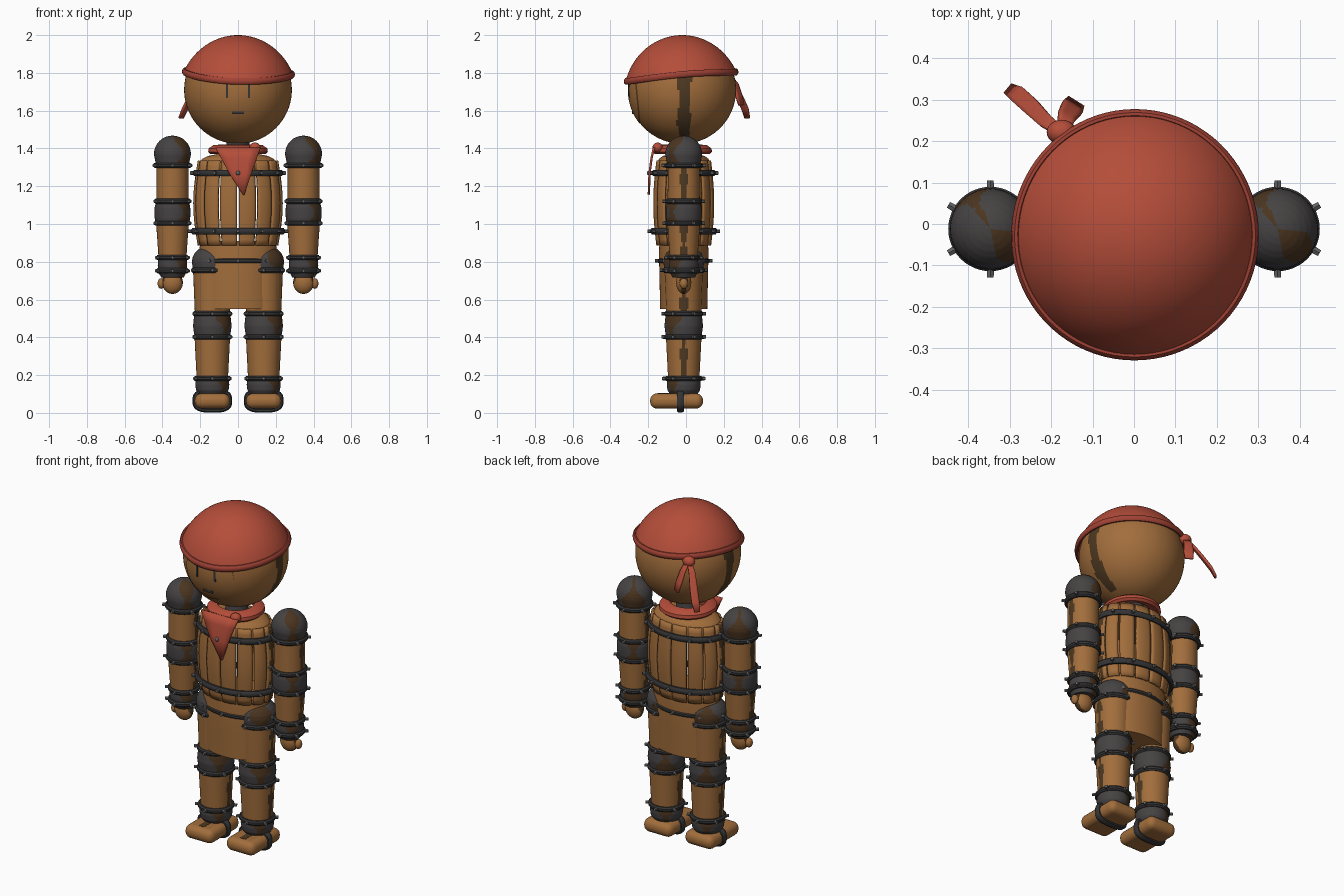
import bpy, bmesh, math
from math import sin, cos, pi, atan2, acos, sqrt
from mathutils import Vector, Matrix

if "Cube" in bpy.data.objects:
    bpy.data.objects.remove(bpy.data.objects["Cube"])


def mat(name, r, g, b):
    m = bpy.data.materials.new(name)
    m.diffuse_color = (r, g, b, 1)
    m.use_nodes = True
    m.node_tree.nodes["Principled BSDF"].inputs["Base Color"].default_value = m.diffuse_color
    return m


WOOD = mat("wood", 0.36, 0.155, 0.045)
GRAIN = mat("dark_grain", 0.075, 0.04, 0.015)
IRON = mat("iron_joint", 0.06, 0.055, 0.055)
RUST = mat("rust", 0.07, 0.035, 0.014)
HOOP = mat("hoop_iron", 0.035, 0.035, 0.037)
BOLT = mat("bolt_steel", 0.12, 0.12, 0.12)
CLOTH = mat("red_cloth", 0.46, 0.075, 0.042)
TRIM = mat("red_trim", 0.36, 0.055, 0.035)
CY = -0.012     # depth of the body's axis


def finish(name, bm, mats, loc=(0, 0, 0), rule=None):
    bmesh.ops.remove_doubles(bm, verts=bm.verts, dist=1e-5)
    bmesh.ops.recalc_face_normals(bm, faces=bm.faces)
    if rule:
        for f in bm.faces:
            f.material_index = int(rule(f.calc_center_median()))
    me = bpy.data.meshes.new(name)
    bm.to_mesh(me)
    bm.free()
    for m in mats:
        me.materials.append(m)
    ob = bpy.data.objects.new(name, me)
    ob.location = loc
    bpy.context.collection.objects.link(ob)
    return ob


def add_grid(bm, nu, nv, f, wrap_u=False, wrap_v=False):
    vs = [[bm.verts.new(f(u, v)) for v in range(nv)] for u in range(nu)]
    for u in range(nu if wrap_u else nu - 1):
        for v in range(nv if wrap_v else nv - 1):
            a, b = (u + 1) % nu, (v + 1) % nv
            bm.faces.new((vs[u][v], vs[a][v], vs[a][b], vs[u][b]))


def lathe(name, prof, loc, mats, rule=None, sx=1, sy=1, seg=48, closed=False, sub=1):
    pts = []
    for (r0, z0), (r1, z1) in zip(prof, prof[1:]):
        pts += [(r0 + (r1 - r0) * i / sub, z0 + (z1 - z0) * i / sub) for i in range(sub)]
    pts.append(prof[-1])
    bm = bmesh.new()

    def f(u, v):
        a = 2 * pi * u / seg
        return (pts[v][0] * cos(a) * sx, pts[v][0] * sin(a) * sy, pts[v][1])
    add_grid(bm, seg, len(pts), f, True, closed)
    return finish(name, bm, mats, loc, rule)


def hoop(name, x, z, rx, ry=None, n=6, h=0.015, t=0.014):
    """Rounded iron band with hex bolts around it."""
    ry = ry or rx
    bm = bmesh.new()

    def f(u, v):
        a, b = 2 * pi * u / 48, 2 * pi * v / 8 + pi / 8
        return ((rx - t + t * cos(b)) * cos(a), (ry - t + t * cos(b)) * sin(a), z + h * sin(b))
    add_grid(bm, 48, 8, f, True, True)
    count = len(bm.faces)
    for i in range(n):
        a = 2 * pi * i / n + pi / 2
        d = Vector((cos(a) / rx, sin(a) / ry, 0)).normalized()
        m = Matrix.Translation((rx * cos(a), ry * sin(a), z)) @ d.to_track_quat('Z', 'Y').to_matrix().to_4x4()
        bmesh.ops.create_cone(bm, cap_ends=True, segments=6, radius1=0.011, radius2=0.009, depth=0.028, matrix=m)
    bm.faces.ensure_lookup_table()
    for f2 in bm.faces[count:]:
        f2.material_index = 1
    return finish(name, bm, [HOOP, BOLT], (x, CY, 0))


def ball(name, loc, size, mats, rule=None, seg=48, rings=24):
    prof = [(sin(pi * i / rings), -cos(pi * i / rings)) for i in range(rings + 1)]
    bm = bmesh.new()

    def f(u, v):
        a = 2 * pi * u / seg
        return (size[0] * prof[v][0] * cos(a), size[1] * prof[v][0] * sin(a), size[2] * prof[v][1])
    add_grid(bm, seg, rings + 1, f, True)
    return finish(name, bm, mats, loc, rule)


def box(name, loc, size, m, bevel=0):
    bm = bmesh.new()
    bmesh.ops.create_cube(bm, size=1, matrix=Matrix.Diagonal((*size, 1)))
    ob = finish(name, bm, [m], loc)
    if bevel:
        b = ob.modifiers.new("round", 'BEVEL')
        b.width, b.segments = bevel, 5
    return ob


def ribbon(name, pts, widths, side, m):
    """Thin cloth strip along pts, spread along side."""
    s = Vector(side).normalized()
    bm = bmesh.new()
    add_grid(bm, len(pts), 5, lambda u, v: Vector(pts[u]) + s * widths[u] * (v / 4 - 0.5))
    ob = finish(name, bm, [m])
    mod = ob.modifiers.new("cloth", 'SOLIDIFY')
    mod.thickness, mod.offset = 0.012, 0
    return ob


def stripe(p):
    return abs(p.y) < 0.017 + 0.006 * sin(47 * p.z) + 0.003 * sin(140 * p.z)


def rusty(p):
    a = atan2(p.y, p.x)
    return abs(a + 0.75) < 0.4 + 0.25 * sin(40 * p.z) or abs(a - 2.1) < 0.45 + 0.3 * sin(33 * p.z + 1)


def wood(name, x, z0, z1, r0, r1):
    return lathe(name, [(0, z0), (r0, z0), (r1, z1), (0, z1)], (x, CY, 0), [WOOD, GRAIN], stripe, seg=72, sub=8)


def joint(name, x, prof):
    return lathe(name, prof, (x, CY, 0), [IRON, RUST], rusty, seg=60, sub=4)


# limbs, both sides
for s, tag in ((-1, "right"), (1, "left")):
    x = s * 0.347
    dome = [(0.098 * cos(t * pi / 16), 1.37 + 0.098 * sin(t * pi / 16)) for t in range(9)]
    joint(tag + "_shoulder", x, [(0.085, 1.30)] + dome)
    hoop(tag + "_shoulder_hoop", x, 1.31, 0.103)
    wood(tag + "_upper_arm", x, 1.10, 1.32, 0.085, 0.084)
    joint(tag + "_elbow", x, [(0.084, 0.985), (0.094, 1.03), (0.095, 1.06), (0.094, 1.09), (0.084, 1.13)])
    for z in (1.12, 1.005):
        hoop(tag + "_elbow_hoop", x, z, 0.098)
    wood(tag + "_forearm", x, 0.81, 1.0, 0.073, 0.086)
    joint(tag + "_wrist", x, [(0, 0.715), (0.06, 0.718), (0.072, 0.74), (0.078, 0.78), (0.074, 0.83)])
    for z in (0.822, 0.752):
        hoop(tag + "_wrist_hoop", x, z, 0.088)
    ball(tag + "_hand", (x, CY, 0.69), (0.055, 0.04, 0.06), [WOOD, GRAIN], stripe)
    ball(tag + "_thumb", (x + s * 0.06, CY, 0.685), (0.019, 0.022, 0.028), [WOOD], seg=20, rings=12)

    x = s * 0.136
    hip = [(0.108 * cos(t * pi / 12), 0.80 + 0.09 * sin(t * pi / 12)) for t in range(7)]
    joint(tag + "_hip", x, [(0.1, 0.735)] + hip)
    hoop(tag + "_hip_hoop", x, 0.755, 0.113)
    wood(tag + "_thigh", x, 0.52, 0.76, 0.092, 0.102)
    joint(tag + "_knee", x, [(0.09, 0.385), (0.098, 0.43), (0.102, 0.46), (0.098, 0.50), (0.09, 0.545)])
    for z in (0.525, 0.402):
        hoop(tag + "_knee_hoop", x, z, 0.104)
    wood(tag + "_shin", x, 0.165, 0.40, 0.082, 0.094)
    joint(tag + "_ankle", x, [(0, 0.09), (0.07, 0.095), (0.086, 0.12), (0.09, 0.15), (0.085, 0.19)])
    hoop(tag + "_ankle_hoop", x, 0.182, 0.1)
    box(tag + "_foot", (x, -0.05, 0.063), (0.186, 0.28, 0.08), WOOD, 0.036)
    box(tag + "_foot_grain", (x, -0.05, 0.101), (0.035, 0.2, 0.007), GRAIN)
    # strap loop passing under the sole
    bm = bmesh.new()

    def strap(u, v):
        a, b = 2 * pi * u / 40, 2 * pi * v / 8 + pi / 8
        k = 0.012 * cos(b)
        c, d = cos(a), sin(a)
        return (math.copysign(abs(c) ** 0.7, c) * (0.094 + k), 0.02 * sin(b),
                0.065 + math.copysign(abs(d) ** 0.7, d) * (0.053 + k))
    add_grid(bm, 40, 8, strap, True, True)
    finish(tag + "_foot_strap", bm, [HOOP], (x, -0.03, 0))

# pelvis
lathe("pelvis", [(0, 0.55), (0.195, 0.55), (0.2, 0.7), (0.205, 0.85), (0.2, 0.91), (0, 0.91)],
      (0, CY, 0), [WOOD], sy=0.64, seg=64)
hoop("pelvis_hoop", 0, 0.805, 0.208, 0.137, n=8)

# barrel chest: separate staves with open gaps
N = 14
bm = bmesh.new()
for i in range(N):
    def stave(u, v):
        q = u / 6 * 2 - 1
        a = -pi / 2 + 2 * pi / N * (i + 0.5) + q * (pi / N - 0.022)
        z = 0.885 + 0.45 * v / 14
        r = 0.208 + 0.024 * sin(pi * min(1, v / 14)) + 0.005 * (1 - q * q)
        return (r * cos(a), r * 0.69 * sin(a), z)
    add_grid(bm, 7, 15, stave)
staves = finish("chest_staves", bm, [WOOD, GRAIN], (0, CY, 0), stripe)
mod = staves.modifiers.new("thickness", 'SOLIDIFY')
mod.thickness, mod.offset = 0.018, -1
lathe("chest_lid", [(0, 1.372), (0.11, 1.37), (0.16, 1.36), (0.19, 1.345), (0.205, 1.32), (0.21, 1.27), (0, 1.265)],
      (0, CY, 0), [WOOD], sy=0.69, seg=64)
hoop("upper_chest_hoop", 0, 1.27, 0.24, 0.17, n=12, h=0.018)
hoop("lower_chest_hoop", 0, 0.962, 0.25, 0.178, n=12, h=0.018)
lathe("neck", [(0.075, 1.35), (0.06, 1.39), (0.06, 1.46)], (0, CY, 0), [IRON])

# neckerchief
lathe("neckerchief_collar", [(0.1, 1.385), (0.145, 1.37), (0.158, 1.382), (0.155, 1.4), (0.13, 1.418), (0.1, 1.42)],
      (0, -0.02, 0), [CLOTH], closed=True)
ribbon("neckerchief_flap", [(0, -0.17, 1.405), (0.005, -0.182, 1.35), (0.012, -0.193, 1.27), (0.03, -0.197, 1.155)],
       [0.24, 0.19, 0.12, 0.008], (1, 0, 0), CLOTH)
ball("neckerchief_knot", (0.09, -0.15, 1.405), (0.03, 0.027, 0.026), [CLOTH], seg=24, rings=12)
ball("flap_rivet", (0, -0.198, 1.27), (0.012, 0.01, 0.012), [BOLT], seg=12, rings=8)

# head with dark side grain
HC, HR = Vector((0, -0.02, 1.71)), 0.285
ball("head", HC, (HR, HR, HR), [WOOD, GRAIN],
     lambda p: abs(p.y - 0.01) < 0.032 + 0.007 * sin(30 * p.z) and -0.25 < p.z < 0.1, seg=128, rings=64)
# slightly raised round face panel
bm = bmesh.new()


def face(u, v):
    a, t = 2 * pi * u / 64, 0.575 * min(v, 10) / 10
    r = HR + (0.003 if v < 11 else -0.004)
    return (r * sin(t) * cos(a), -r * cos(t), r * sin(t) * sin(a) - 0.04 * cos(t))


def face_on_head(u, v):
    p = Vector(face(u, v))
    return p.normalized() * (HR + (0.003 if v < 11 else -0.004))


add_grid(bm, 64, 12, face_on_head, True)
finish("face_panel", bm, [WOOD], HC)
for s in (-1, 1):
    box("eye", (s * 0.058, -0.299, 1.705), (0.011, 0.009, 0.075), HOOP)
box("mouth", (0, -0.281, 1.59), (0.062, 0.009, 0.013), HOOP)


# bandana: cap with a dipping rim
def rim_z(a):
    front = cos(a + pi / 2)
    return 0.08 - 0.025 * front - 0.01 * cos(2 * (a + pi / 2)) - 0.008 * cos(a)


def cap(u, v):
    a, t = 2 * pi * u / 80, v / 20
    r = 0.29 + 0.013 * t ** 3
    th = t * acos(rim_z(a) / 0.303)
    return (r * sin(th) * cos(a), r * sin(th) * sin(a), r * cos(th))


def rim(u, v):
    a, b = 2 * pi * u / 80, 2 * pi * v / 10
    z = rim_z(a)
    r = sqrt(0.303 ** 2 - z * z) + 0.012 * cos(b) - 0.002
    return (r * cos(a), r * sin(a), z + 0.018 * sin(b))


bm = bmesh.new()
add_grid(bm, 80, 21, cap, True)
finish("bandana", bm, [CLOTH], HC)
bm = bmesh.new()
add_grid(bm, 80, 10, rim, True, True)
finish("bandana_rim", bm, [TRIM], HC)
ball("bandana_knot", (-0.175, 0.222, 1.79), (0.036, 0.03, 0.03), [CLOTH], seg=24, rings=12)
ribbon("bandana_long_tail", [(-0.18, 0.225, 1.785), (-0.215, 0.25, 1.74), (-0.25, 0.285, 1.67),
                             (-0.28, 0.312, 1.61), (-0.302, 0.325, 1.56)],
       [0.025, 0.035, 0.042, 0.042, 0.03], (-0.5, -0.6, 0), CLOTH)
ribbon("bandana_short_tail", [(-0.17, 0.23, 1.785), (-0.162, 0.262, 1.74), (-0.15, 0.28, 1.68), (-0.142, 0.293, 1.63)],
       [0.03, 0.045, 0.055, 0.045], (0.8, -0.5, 0), CLOTH)

# smooth shading with sharp edges kept
for ob in bpy.data.objects:
    ob.select_set(True)
bpy.context.view_layer.objects.active = staves
bpy.ops.object.shade_smooth_by_angle(angle=math.radians(38))
